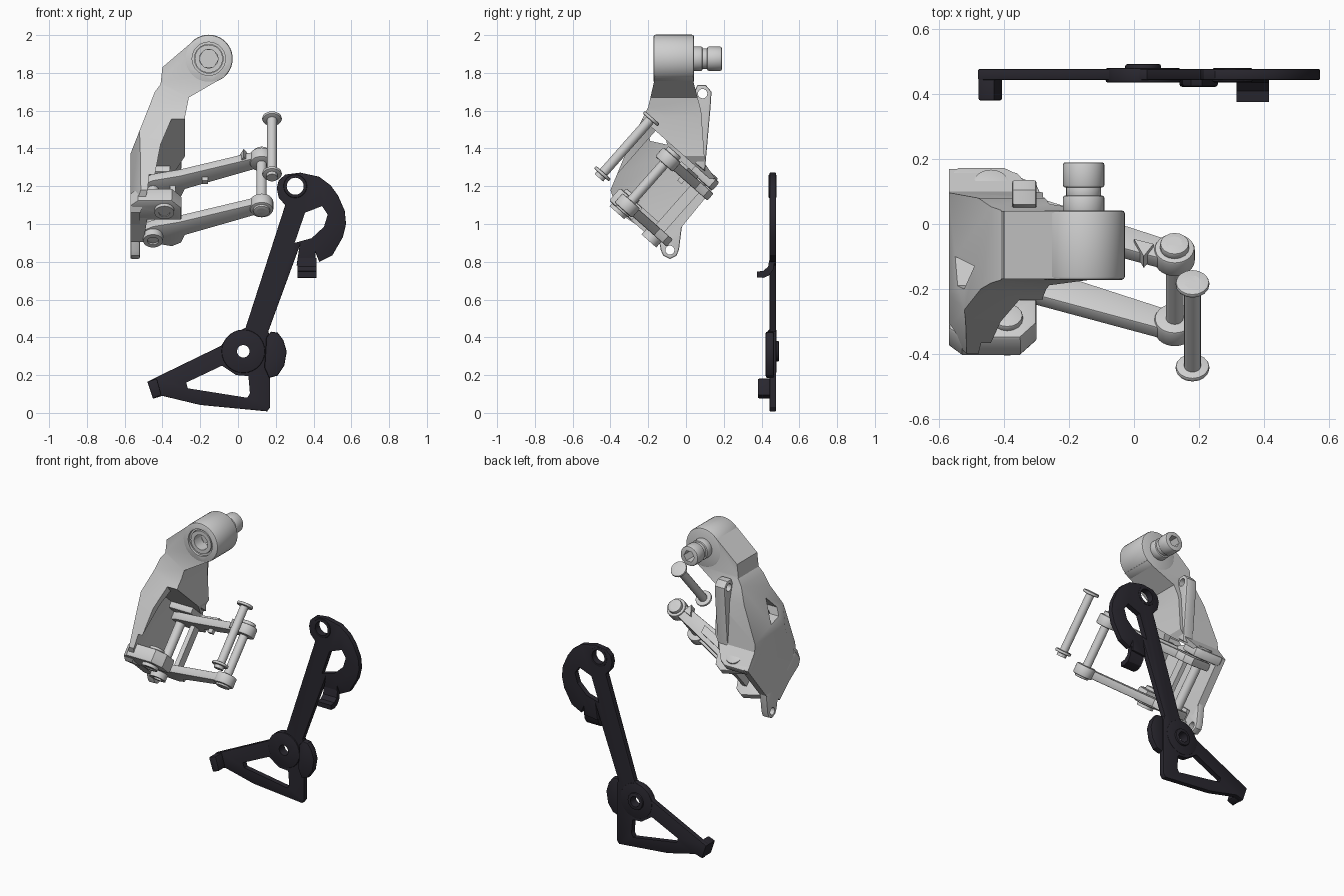
import bpy, bmesh, math
from mathutils import Vector

if "Cube" in bpy.data.objects:
    bpy.data.objects.remove(bpy.data.objects["Cube"])


def material(name, rgb):
    m = bpy.data.materials.new(name)
    m.use_nodes = True
    m.diffuse_color = (*rgb, 1)
    m.node_tree.nodes["Principled BSDF"].inputs["Base Color"].default_value = (*rgb, 1)
    return m


SILVER = material("silver grey", (0.62, 0.62, 0.62))
DARK = material("dark charcoal", (0.022, 0.02, 0.028))

# Drawing planes: profile coordinates a, b and depth d
U, V, W = Vector((1, 0, 0)), Vector((0, -.749, .663)), Vector((0, .663, .749))
ORIGIN = Vector((-.45, -.17, .94))


def front(a, b, d): return Vector((a, d, b))


def slanted(a, b, d): return Vector((a - .5 * (d + .3), d, b))


def side(a, b, d): return Vector((d, a, b))


def hinge(a, b, d): return ORIGIN + U * a + V * b + W * d


def circle(a, b, r, n=28):
    return [(a + r * math.cos(2 * math.pi * i / n), b + r * math.sin(2 * math.pi * i / n))
            for i in range(n)]


def prism(name, pts, plane, d0, d1, mat=SILVER, bevel=0.0):
    bm = bmesh.new()
    lo = [bm.verts.new(plane(a, b, d0)) for a, b in pts]
    hi = [bm.verts.new(plane(a, b, d1)) for a, b in pts]
    bm.faces.new(lo)
    bm.faces.new(hi)
    for i in range(len(pts)):
        j = (i + 1) % len(pts)
        bm.faces.new((lo[i], lo[j], hi[j], hi[i]))
    bmesh.ops.recalc_face_normals(bm, faces=bm.faces)
    if bevel:
        rim = [e for f in bm.faces if len(f.verts) == len(pts) for e in f.edges] if len(pts) > 4 else bm.edges
        bmesh.ops.bevel(bm, geom=list(set(rim)), offset=bevel, segments=2, profile=.5, affect='EDGES')
    me = bpy.data.meshes.new(name)
    bm.to_mesh(me)
    bm.free()
    me.materials.append(mat)
    ob = bpy.data.objects.new(name, me)
    bpy.context.collection.objects.link(ob)
    return ob


def boolean(ob, tool, op='DIFFERENCE'):
    tool.hide_render = True
    mod = ob.modifiers.new("cut", 'BOOLEAN')
    mod.operation, mod.object, mod.solver = op, tool, 'EXACT'
    bpy.context.view_layer.objects.active = ob
    bpy.ops.object.modifier_apply(modifier=mod.name)
    bpy.data.objects.remove(tool)


def drill(ob, pts, plane, d0, d1):
    boolean(ob, prism("cutter", pts, plane, d0, d1, ob.data.materials[0]))


def pin(name, a, b, d0, d1, r, head, thick):
    prism(name + "_shaft", circle(a, b, r, 16), hinge, d0, d1)
    prism(name + "_lower_head", circle(a, b, head, 16), hinge, d0, d0 + thick, bevel=.006)
    prism(name + "_upper_head", circle(a, b, head, 16), hinge, d1 - thick, d1, bevel=.006)


# Arm body: front outline crossed with side outline
body = prism("arm_body", [
    (-.12, 1.98), (-.23, 1.975), (-.40, 1.83), (-.41, 1.74), (-.44, 1.70), (-.57, 1.37),
    (-.57, .85), (-.52, .85), (-.52, 1.05), (-.47, 1.2), (-.36, 1.24), (-.28, 1.36),
    (-.28, 1.57), (-.26, 1.67), (-.07, 1.78)], front, -.6, .4)
boolean(body, prism("outline", [
    (-.17, 2), (.04, 2), (.04, 1.75), (.08, 1.6), (.10, 1.32), (.17, 1.22), (-.1, .89),
    (-.36, 1.06), (-.40, 1.18), (-.3, 1.42), (-.2, 1.62), (-.17, 1.75)], side, -.7, .1), 'INTERSECT')

# Narrow front flange and chamfered outer corner
wedge = prism("wedge", [(-.2, 1.7), (-.30, 1.7), (-.35, 1.56), (-.41, 1.42), (-.46, 1.16), (-.2, 1.16)],
              front, -.6, .3)
boolean(wedge, prism("ceiling", [(-.5, -.5), (.5, -.5), (.5, .7), (-.5, .7)], hinge, -.3, .42), 'INTERSECT')
boolean(body, wedge)
drill(body, [(-.46, 1.72), (-.9, 1.72), (-.9, 1.1), (-.58, 1.1)], slanted, -.6, .05)

# Hollow under a sloping ceiling, and the side window
drill(body, [(-.07, -.14), (.4, -.14), (.4, .36), (-.02, .36), (-.07, .2)], hinge, .02, .42)
drill(body, [(-.10, 1.42), (-.19, 1.44), (-.2, 1.49), (-.13, 1.57)], side, -.7, -.43)

# Upper knuckle with its recessed socket
knuckle = prism("upper_knuckle", circle(-.155, 1.875, .127, 40), front, -.172, .042, bevel=.01)
for part in (knuckle, body):
    drill(part, circle(-.155, 1.875, .088), front, -.3, -.155)
    drill(part, circle(-.155, 1.875, .076), front, -.3, -.09)
    drill(part, circle(-.155, 1.875, .052, 6), front, -.3, 0)
ring = prism("socket_ring", circle(-.155, 1.875, .074), front, -.165, -.085)
drill(ring, circle(-.155, 1.875, .05, 12), front, -.3, 0)

# Mounting bolt: collar, groove, hollow end
for part, r, y0, y1 in (("collar", .064, .03, .088), ("groove", .054, .08, .12), ("tip", .064, .112, .19)):
    bolt = prism("mount_bolt_" + part, circle(-.155, 1.875, r), front, y0, y1, bevel=.008)
    drill(bolt, circle(-.155, 1.875, .038, 6), front, .06, .3)

# Rear post and lower foot, each with an eyelet
post = prism("rear_post", [(.045, 1.70), (.06, 1.735), (.105, 1.735), (.135, 1.70), (.13, 1.62),
                           (.10, 1.28), (.05, 1.32)], side, -.375, -.30, bevel=.008)
drill(post, circle(.088, 1.69, .025, 16), side, -.6, 0)
foot = prism("lower_foot", [(-.16, 1.0), (-.133, .86), (-.12, .832), (-.085, .815), (-.05, .832),
                            (-.037, .865), (-.02, 1.0)], side, -.57, -.52, bevel=.008)
drill(foot, circle(-.085, .862, .024, 16), side, -.7, 0)

# Hinge lugs on the body
prism("upper_lug", [(-.12, -.05), (-.09, -.075), (.05, -.075), (.09, -.05), (.09, .08), (-.12, .08)],
      hinge, .38, .44, bevel=.012)
prism("upper_lug_cap", circle(.01, 0, .055, 20), hinge, .43, .45, bevel=.006)
lug = prism("lower_lug", [(-.12, .14), (.15, .14), (.15, .24), (.10, .30), (-.08, .30), (-.12, .26)],
            hinge, -.02, .07, bevel=.012)
drill(lug, circle(.06, .226, .03, 16), hinge, -.1, .2)
prism("lug_bridge", [(-.12, -.03), (-.05, -.03), (-.03, .16), (-.12, .16)], hinge, -.02, .07)

# Parallel links
LINK = [(-.05, -.05), (.02, -.07), (.1, -.09), (.15, -.06), (.17, .0), (.54, .16),
        (.53, .245), (.14, .105), (.0, .07), (-.05, .04)]
for name, d in (("lower", 0), ("upper", .325)):
    prism(name + "_link", LINK, hinge, d, d + .05, bevel=.006)
    prism(name + "_link_eye", circle(.575, .21, .062), hinge, d - .008, d + .058, bevel=.008)
prism("upper_link_rib", [(.16, .03), (.33, .10), (.33, .15), (.16, .085)], hinge, .37, .39)
prism("upper_link_stop", [(.45, .18), (.51, .20), (.48, .25)], hinge, .335, .39)
prism("lower_link_stop", [(.26, .07), (.29, .07), (.29, .10), (.26, .10)], hinge, .30, .34)
prism("link_cross_bar", [(.09, -.03), (.12, -.03), (.12, .03), (.09, .03)], hinge, .04, .34)

# Pins along the hinge axis, the last one standing free
pin("inner_pin", 0, 0, -.03, .43, .03, .05, .035)
pin("front_pin", .06, .226, -.035, .09, .027, .048, .03)
pin("outer_pin", .575, .21, -.02, .405, .027, .045, .03)
pin("free_pin", .63, .42, .055, .462, .026, .052, .018)
prism("free_pin_stud", circle(.63, .42, .03, 12), hinge, .035, .06)
for name, a, b in (("inner", 0, 0), ("front", .06, .226)):
    collar = prism(name + "_pivot_ring", circle(a, b, .052), hinge, -.04, .0)
    drill(collar, circle(a, b, .03, 12), hinge, -.1, .1)

# Cage plate with arm window, triangle opening and bolt holes
cage = prism("cage_plate", [
    (.205, 1.19), (.215, 1.23), (.25, 1.262), (.33, 1.272), (.43, 1.25), (.49, 1.205), (.53, 1.15),
    (.565, 1.07), (.572, 1.0), (.555, .93), (.5, .835), (.43, .80), (.41, .85), (.41, .79), (.31, .78),
    (.325, .88), (.16, .43), (.17, .40), (.17, .03), (.155, .008), (-.2, .042), (-.4, .09), (-.45, .075),
    (-.48, .165), (-.44, .185), (-.09, .355), (-.05, .41), (.04, .45), (.25, 1.1), (.215, 1.14)],
    front, .443, .477, DARK, .004)
drill(cage, [(.355, 1.06), (.445, 1.095), (.475, 1.05), (.455, .985), (.39, .925), (.30, .90)], front, .3, .6)
drill(cage, [(-.085, .25), (-.275, .16), (-.265, .13), (.05, .08), (.063, .105), (.055, .195), (-.01, .2)],
      front, .3, .6)
drill(cage, circle(.303, 1.2, .045), front, .3, .6)
drill(cage, circle(.028, .326, .033), front, .3, .6)

# Raised bosses around the bolt holes
for name, a, b, r, hole, y0, y1 in (("pulley_boss", .028, .326, .115, .033, .435, .48),
                                    ("pulley_rim", .028, .326, .055, .033, .47, .492),
                                    ("pivot_boss", .303, 1.2, .062, .045, .436, .48)):
    boss = prism(name, circle(a, b, r), front, y0, y1, DARK, .006)
    drill(boss, circle(a, b, hole), front, .3, .6)

# Chain guard crescent and folded tabs
prism("chain_guard", [(.15, .40), (.175, .43), (.21, .425), (.24, .385), (.258, .325), (.245, .25),
                      (.21, .198), (.165, .185), (.14, .24)], front, .422, .465, DARK, .008)
prism("stop_tab", [(.47, .82), (.462, .76), (.44, .728), (.41, .715), (.375, .718), (.375, .748),
                   (.41, .752), (.435, .775), (.443, .82)], side, .315, .415, DARK)
prism("end_tab", [(-.45, .075), (-.48, .165), (-.43, .183), (-.405, .095)], front, .38, .475, DARK, .006)

# Smooth curves, keep sharp edges
bpy.ops.object.select_all(action='DESELECT')
for ob in bpy.context.collection.objects:
    if ob.type == 'MESH':
        ob.select_set(True)
        bpy.context.view_layer.objects.active = ob
bpy.ops.object.shade_smooth_by_angle(angle=math.radians(30))
